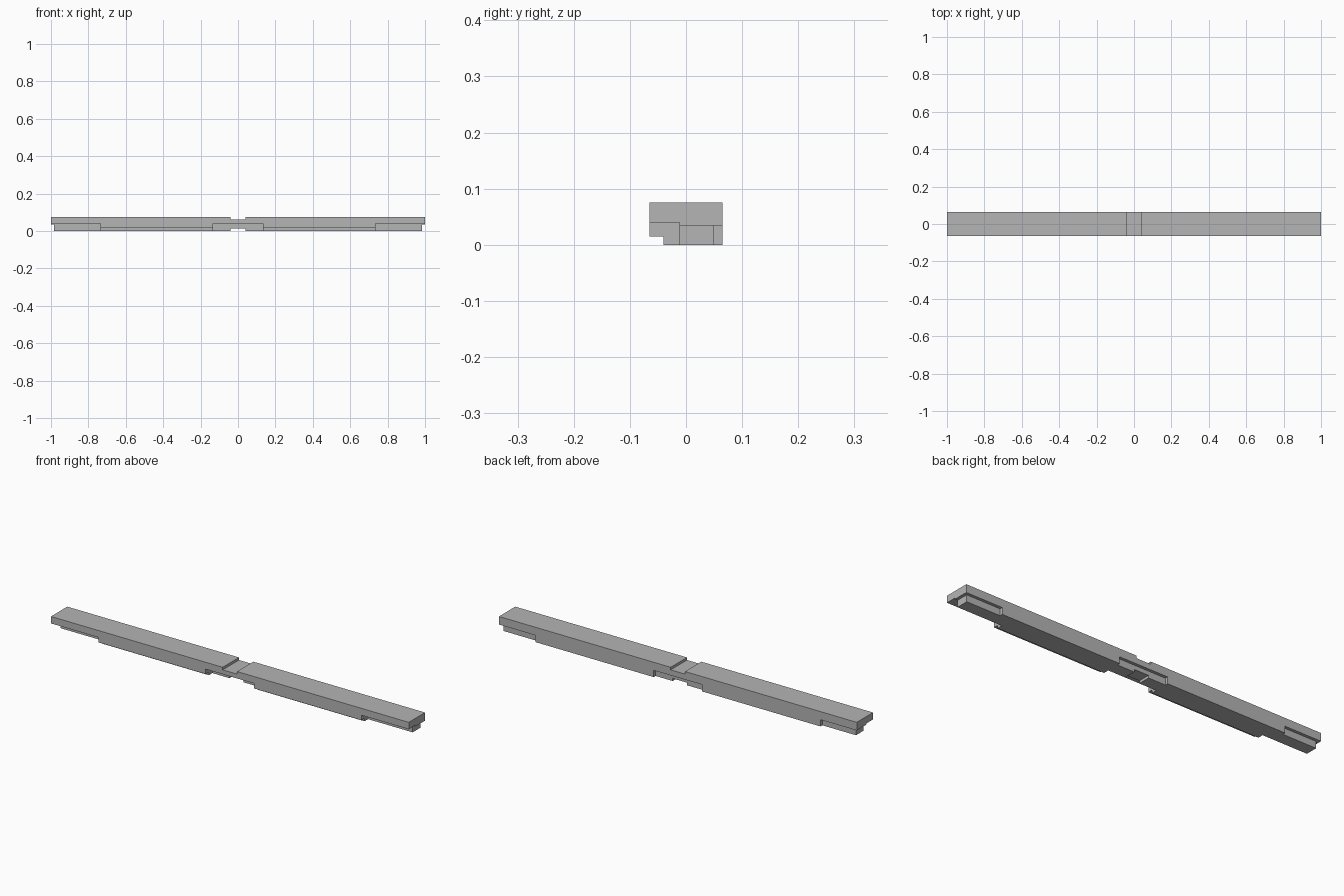
import bpy
import bmesh

cube = bpy.data.objects.get("Cube")
if cube:
    bpy.data.objects.remove(cube, do_unlink=True)

grey = bpy.data.materials.new("plain_grey")
grey.use_nodes = True
colour = (0.46, 0.46, 0.46, 1)
grey.diffuse_color = colour
grey.node_tree.nodes["Principled BSDF"].inputs["Base Color"].default_value = colour


def extrude_profile(name, profile, x0, x1):
    """Solid with a y-z profile, running from x0 to x1."""
    bm = bmesh.new()
    face = bm.faces.new([bm.verts.new((x0, y, z)) for y, z in profile])
    new = bmesh.ops.extrude_face_region(bm, geom=[face])["geom"]
    moved = [v for v in new if isinstance(v, bmesh.types.BMVert)]
    bmesh.ops.translate(bm, verts=moved, vec=(x1 - x0, 0, 0))
    bmesh.ops.recalc_face_normals(bm, faces=bm.faces)
    mesh = bpy.data.meshes.new(name)
    bm.to_mesh(mesh)
    bm.free()
    mesh.materials.append(grey)
    obj = bpy.data.objects.new(name, mesh)
    bpy.context.collection.objects.link(obj)
    return obj


def cut(target, x0, x1, y0, y1, z0, z1):
    """Subtract a box from the target and bake the result."""
    box = extrude_profile("cutter", [(y0, z0), (y1, z0), (y1, z1), (y0, z1)], x0, x1)
    box.hide_render = True
    mod = target.modifiers.new("notch", 'BOOLEAN')
    mod.operation = 'DIFFERENCE'
    mod.solver = 'EXACT'
    mod.object = box
    graph = bpy.context.evaluated_depsgraph_get()
    baked = bpy.data.meshes.new_from_object(target.evaluated_get(graph))
    target.modifiers.clear()
    target.data = baked
    bpy.data.objects.remove(box, do_unlink=True)


# Long bar with a stepped lower front edge
H, D, FAR = 0.075, 0.065, 0.2
bar = extrude_profile("bar", [(-D, 0.015), (-0.04, 0.015), (-0.04, 0),
                              (D, 0), (D, H), (-D, H)], -1, 1)

# Front and back notches under the middle
cut(bar, -0.135, 0.135, -FAR, -0.012, -FAR, 0.04)
cut(bar, -0.135, 0.135, 0.05, FAR, -FAR, 0.034)

# Notches under both ends, with the lower block set back
for side in (-1, 1):
    def end_cut(inner, y0, y1, z1):
        xs = sorted((side * inner, side * 1.1))
        cut(bar, xs[0], xs[1], y0, y1, -FAR, z1)
    end_cut(0.735, -FAR, -0.012, 0.04)
    end_cut(0.797, 0.05, FAR, 0.034)
    end_cut(0.985, -FAR, FAR, 0.034)

# Shallow grooves across the middle, above and below
cut(bar, -0.04, 0.04, -FAR, FAR, 0.062, FAR)
cut(bar, -0.04, 0.04, -FAR, FAR, -FAR, 0.013)
